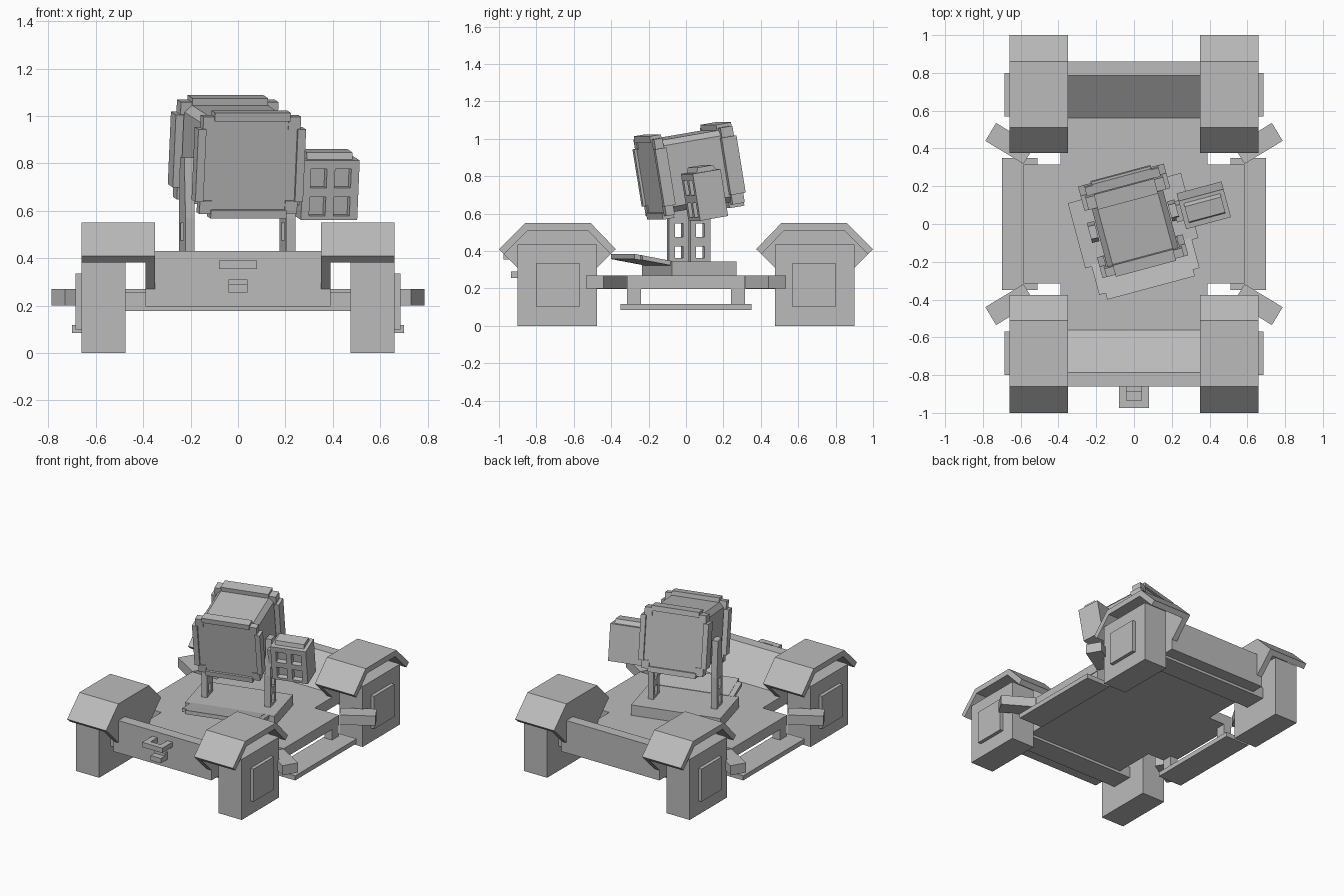
import bpy, bmesh, math
from mathutils import Matrix, Vector

if "Cube" in bpy.data.objects:
    bpy.data.objects.remove(bpy.data.objects["Cube"])

grey = bpy.data.materials.new("plain grey")
grey.diffuse_color = (0.5, 0.5, 0.5, 1)
grey.use_nodes = True
grey.node_tree.nodes["Principled BSDF"].inputs["Base Color"].default_value = grey.diffuse_color


def finish(name, bm, mat):
    bm.transform(mat)
    bmesh.ops.recalc_face_normals(bm, faces=bm.faces)
    me = bpy.data.meshes.new(name)
    bm.to_mesh(me)
    bm.free()
    me.materials.append(grey)
    ob = bpy.data.objects.new(name, me)
    bpy.context.collection.objects.link(ob)
    return ob


I = Matrix.Identity(4)


def boxes(name, lst, mat=I):
    """One object from boxes given as (x0, x1, y0, y1, z0, z1)."""
    bm = bmesh.new()
    for x0, x1, y0, y1, z0, z1 in lst:
        m = Matrix.Translation(((x0 + x1) / 2, (y0 + y1) / 2, (z0 + z1) / 2))
        m = m @ Matrix.Diagonal((abs(x1 - x0), abs(y1 - y0), abs(z1 - z0), 1))
        bmesh.ops.create_cube(bm, size=1, matrix=m)
    return finish(name, bm, mat)


def prism(name, pts, x0, x1, mat=I, axis="x"):
    """Extrude a profile along an axis: x takes (y, z), z takes (x, y), y takes (x, z)."""
    put = {"x": lambda p, t: (t, p[0], p[1]),
           "y": lambda p, t: (p[0], t, p[1]),
           "z": lambda p, t: (p[0], p[1], t)}[axis]
    bm = bmesh.new()
    f = bm.faces.new([bm.verts.new(put(p, x0)) for p in pts])
    ext = bmesh.ops.extrude_face_region(bm, geom=[f])["geom"]
    move = Vector(put((0, 0), x1 - x0))
    bmesh.ops.translate(bm, vec=move, verts=[v for v in ext if isinstance(v, bmesh.types.BMVert)])
    return finish(name, bm, mat)


# chassis plate, narrow at the wheels and wide in the middle
q = [(0.39, 0.86), (0.39, 0.315), (0.585, 0.315)]
half = q + [(x, -y) for x, y in reversed(q)]
prism("chassis_plate", half + [(-x, y) for x, y in reversed(half)], 0.197, 0.27, axis="z")

# four corners: wheel, hub, fender, inner panel, angled bracket
for sx, side in ((1, "right"), (-1, "left")):
    for sy, end in ((1, "rear"), (-1, "front")):
        tag = end + "_" + side
        M = Matrix.Diagonal((sx, sy, 1, 1))
        boxes("wheel_" + tag, [(0.475, 0.66, 0.475, 0.90, 0, 0.435)], M)
        boxes("hub_plate_" + tag, [(0.65, 0.685, 0.57, 0.80, 0.1, 0.335)], M)
        prism("fender_" + tag,
              [(0.375, 0.41), (0.51, 0.55), (0.86, 0.55), (1.0, 0.41),
               (0.972, 0.383), (0.845, 0.51), (0.525, 0.51), (0.403, 0.383)], 0.35, 0.66, M)
        prism("fender_panel_" + tag,
              [(0.403, 0.383), (0.525, 0.512), (0.845, 0.512), (0.972, 0.383),
               (0.86, 0.27), (0.515, 0.27)], 0.35, 0.39, M)
        prism("bracket_" + tag,
              [(0.585, 0.318), (0.787, 0.44), (0.73, 0.535), (0.528, 0.413)], 0.2, 0.27, M, "z")
    # side step on two supports
    S = Matrix.Diagonal((sx, 1, 1, 1))
    boxes("side_step_" + side, [(0.51, 0.70, -0.35, 0.35, 0.085, 0.118)], S)
    boxes("step_supports_" + side, [(0.52, 0.58, a, a + 0.075, 0.11, 0.21) for a in (-0.315, 0.24)], S)

# end walls sloping down towards the middle, and axles
for sy, end in ((1, "rear"), (-1, "front")):
    M = Matrix.Diagonal((1, sy, 1, 1))
    prism("end_wall_" + end, [(0.86, 0.26), (0.86, 0.43), (0.785, 0.43), (0.555, 0.265)], -0.35, 0.35, M)
    boxes("axle_" + end, [(-0.48, 0.48, 0.61, 0.77, 0.178, 0.258)], M)

# tow hitch at the front
boxes("tow_loop", [(-0.08, -0.04, -0.975, -0.85, 0.355, 0.39), (0.04, 0.08, -0.975, -0.85, 0.355, 0.39),
                   (-0.04, 0.04, -0.975, -0.935, 0.355, 0.39)])
prism("tow_hook", [(-0.85, 0.255), (-0.935, 0.255), (-0.935, 0.29), (-0.89, 0.29),
                   (-0.89, 0.31), (-0.85, 0.31)], -0.04, 0.04)

# turret, turned fifteen degrees
T = Matrix.Rotation(math.radians(15), 4, "Z")
boxes("turret_base", [(-0.31, 0.31, -0.16, 0.197, 0.265, 0.345)], T)
plate = [(-0.15, 0.348), (-0.15, 0.322), (-0.35, 0.357), (-0.35, 0.385)]
prism("turret_front_plate", plate, -0.24, 0.24, T)
plate_side = [(-0.15, 0.346), (-0.15, 0.322), (-0.315, 0.352), (-0.315, 0.377)]
for s, side in ((1, "right"), (-1, "left")):
    prism("turret_plate_edge_" + side, plate_side, s * 0.24, s * 0.275, T)
    # yoke arm: two uprights joined by rungs, leaving two windows
    S = T @ Matrix.Diagonal((s, 1, 1, 1))
    boxes("yoke_arm_" + side, [
        (0.20, 0.24, -0.04, -0.008, 0.34, 0.57), (0.20, 0.24, 0.038, 0.07, 0.34, 0.57),
        (0.20, 0.24, -0.008, 0.038, 0.34, 0.362), (0.20, 0.24, -0.008, 0.038, 0.425, 0.475),
        (0.20, 0.24, -0.008, 0.038, 0.548, 0.57)], S)
    prism("yoke_top_" + side, [(-0.04, 0.57), (0.07, 0.57), (0.05, 0.825), (-0.02, 0.825)], 0.20, 0.24, S)

# lamp head, tipped slightly downwards
H = T @ Matrix.Translation((0, 0.017, 0.828)) @ Matrix.Rotation(math.radians(9.5), 4, "X")
c, r = 0.165, 0.195
body = [(c, r), (r, c), (r, -c), (c, -r), (-c, -r), (-r, -c), (-r, c), (-c, r)]
prism("lamp_body", body, -0.19, 0.19, H, "y")
for end, y0, y1, face in (("front", -0.228, -0.165, -0.214), ("rear", 0.145, 0.228, 0.214)):
    boxes("lamp_face_" + end, [(-0.2, 0.2, face, (y0 + y1) / 2, -0.19, 0.19)], H)
    rim = []
    for s in (-1, 1):
        rim += [(-0.165, 0.165, y0, y1, s * 0.19, s * 0.226),
                (s * 0.2, s * 0.235, y0, y1, -0.155, 0.155)]
        rim += [(s * 0.16, s * 0.213, y0 + 0.008, y1 - 0.008, t * 0.152, t * 0.208) for t in (-1, 1)]
    boxes("lamp_rim_" + end, rim, H)

# side pod with four square openings in the front
P = T @ Matrix.Translation((0.3825, 0, 0.70)) @ Matrix.Rotation(math.radians(9.5), 4, "X")
boxes("pod_body", [(-0.123, 0.123, -0.04, 0.078, -0.127, 0.127)], P)
frame = [(a, b, -0.078, -0.04, -0.127, 0.127) for a, b in ((-0.123, -0.088), (-0.018, 0.018), (0.088, 0.123))]
for a, b in ((-0.088, -0.018), (0.018, 0.088)):
    frame += [(a, b, -0.078, -0.04, z0, z1) for z0, z1 in ((-0.127, -0.11), (-0.03, 0.01), (0.09, 0.127))]
boxes("pod_front_frame", frame, P)
prism("pod_top", [(-0.05, 0.125), (-0.04, 0.155), (0.045, 0.155), (0.06, 0.125)], -0.1, 0.1, P)
boxes("pod_mount", [(-0.16, -0.12, -0.04, 0.05, -0.07, 0.07)], P)
